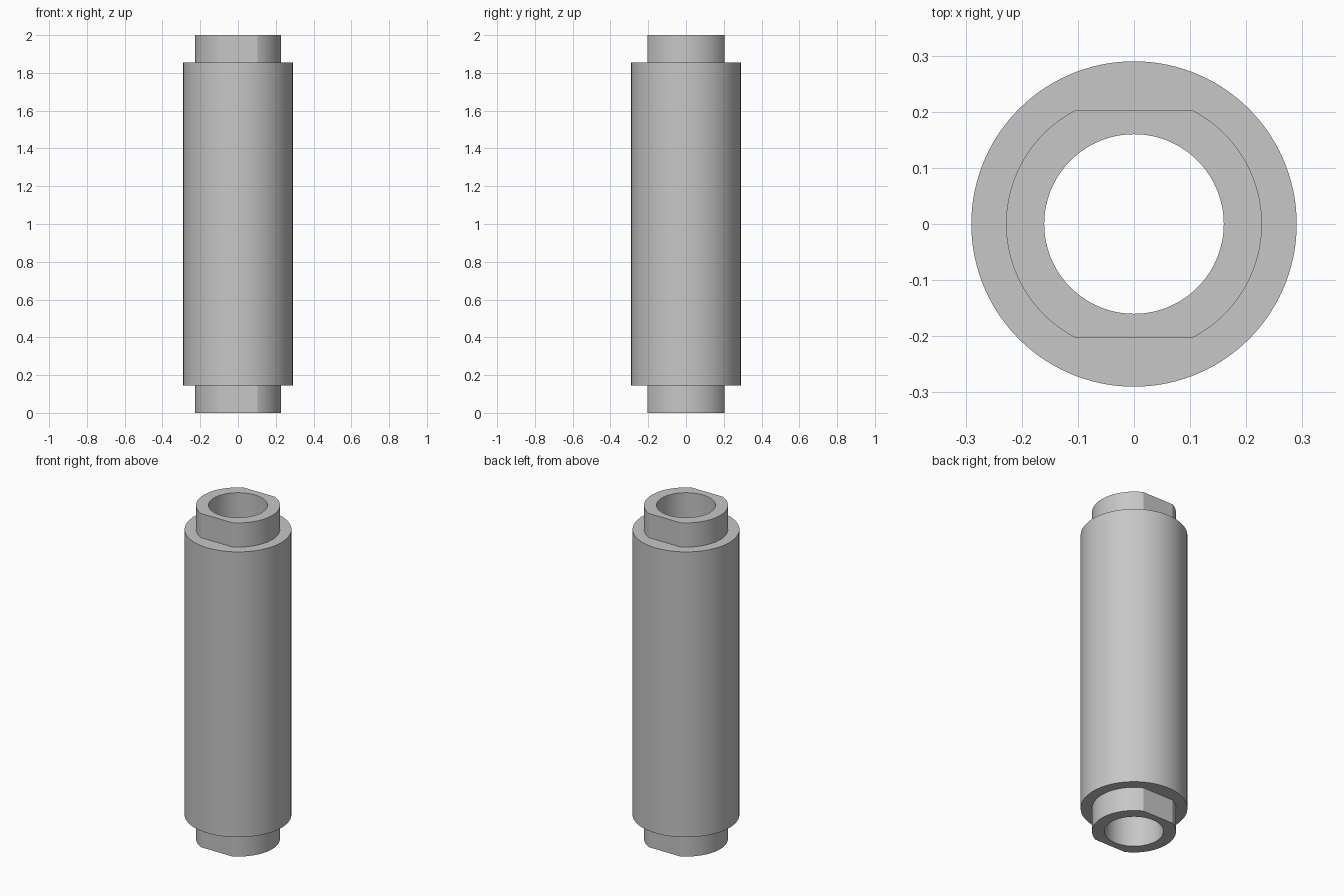
import bpy
import bmesh
from math import radians, sin, cos

cube = bpy.data.objects.get("Cube")
if cube:
    bpy.data.objects.remove(cube, do_unlink=True)

SEGMENTS = 120
BORE, COLLAR, BODY = 0.16, 0.228, 0.29
FLAT = COLLAR * sin(radians(63))      # half distance across the wrench flats
HEIGHT, COLLAR_HEIGHT = 2.0, 0.145

# Plain grey metal
metal = bpy.data.materials.new("grey metal")
metal.use_nodes = True
grey = (0.57, 0.57, 0.57, 1.0)
metal.diffuse_color = grey
metal.node_tree.nodes["Principled BSDF"].inputs["Base Color"].default_value = grey


def ring(bm, radius, z, flat=None):
    """Circle of vertices, optionally cut by a flat at front and back."""
    verts = []
    for i in range(SEGMENTS):
        a = radians(360 * i / SEGMENTS)
        x, y = radius * cos(a), radius * sin(a)
        if flat:
            y = max(-flat, min(flat, y))
        verts.append(bm.verts.new((x, y, z)))
    return verts


# Closed wall section: bore, lower collar, body, upper collar, back to the bore
low, high = COLLAR_HEIGHT, HEIGHT - COLLAR_HEIGHT
section = [
    (BORE, 0, None), (COLLAR, 0, FLAT), (COLLAR, low, FLAT),
    (BODY, low, None), (BODY, high, None),
    (COLLAR, high, FLAT), (COLLAR, HEIGHT, FLAT), (BORE, HEIGHT, None),
]

bm = bmesh.new()
rings = [ring(bm, *s) for s in section]
for k, a in enumerate(rings):
    b = rings[(k + 1) % len(rings)]
    for i in range(SEGMENTS):
        j = (i + 1) % SEGMENTS
        bm.faces.new((a[i], a[j], b[j], b[i]))
bmesh.ops.recalc_face_normals(bm, faces=bm.faces)

mesh = bpy.data.meshes.new("spacer_sleeve")
bm.to_mesh(mesh)
bm.free()
mesh.materials.append(metal)
sleeve = bpy.data.objects.new("spacer_sleeve", mesh)
bpy.context.collection.objects.link(sleeve)

# Smooth round walls with crisp rims and flats
bpy.ops.object.select_all(action="DESELECT")
sleeve.select_set(True)
bpy.context.view_layer.objects.active = sleeve
bpy.ops.object.shade_smooth_by_angle(angle=radians(20))
